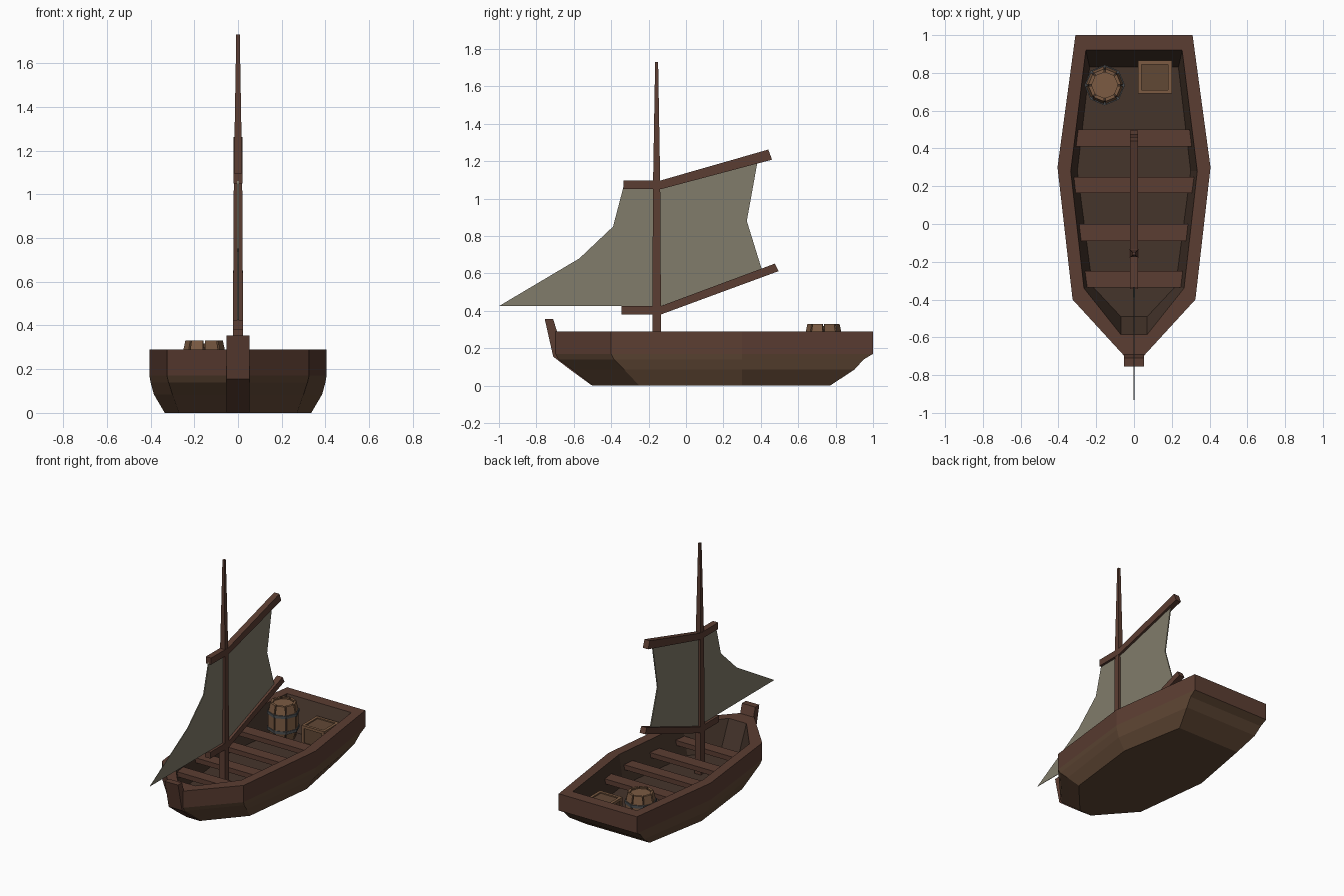
import bpy, bmesh
from math import cos, sin, pi

if "Cube" in bpy.data.objects:
    bpy.data.objects.remove(bpy.data.objects["Cube"])


def material(name, rgb):
    m = bpy.data.materials.new(name)
    m.diffuse_color = (*rgb, 1)
    m.use_nodes = True
    m.node_tree.nodes["Principled BSDF"].inputs["Base Color"].default_value = m.diffuse_color
    return m


TRIM = material("trim_wood", (.105, .047, .032))
PLANK = material("plank_wood", (.12, .065, .036))
DARK = material("dark_wood", (.06, .035, .024))
LIGHT = material("light_wood", (.2, .105, .055))
CLOTH = material("sail_cloth", (.22, .2, .145))
IRON = material("iron", (.075, .08, .085))


def loft(name, rings, mats, pick=None):
    """Skin a list of equal-length point rings and cap both ends."""
    bm = bmesh.new()
    rows = [[bm.verts.new(p) for p in r] for r in rings]
    n = len(rows[0])
    for k, (a, b) in enumerate(zip(rows, rows[1:])):
        for i in range(n):
            j = (i + 1) % n
            f = bm.faces.new((a[i], a[j], b[j], b[i]))
            f.material_index = pick[k] if pick else 0
    bm.faces.new(rows[0])
    bm.faces.new(rows[-1]).material_index = pick[-1] if pick else 0
    bmesh.ops.recalc_face_normals(bm, faces=bm.faces)
    me = bpy.data.meshes.new(name)
    bm.to_mesh(me)
    bm.free()
    for m in mats:
        me.materials.append(m)
    ob = bpy.data.objects.new(name, me)
    bpy.context.collection.objects.link(ob)
    return ob


def box(name, lo, hi, mat):
    rect = lambda z: [(lo[0], lo[1], z), (hi[0], lo[1], z), (hi[0], hi[1], z), (lo[0], hi[1], z)]
    return loft(name, [rect(lo[2]), rect(hi[2])], [mat])


def side_plate(name, yz, half, mat):
    """Extrude a side-view outline across x; half may be one value or one per point."""
    h = half if isinstance(half, list) else [half] * len(yz)
    return loft(name, [[(s * w, y, z) for (y, z), w in zip(yz, h)] for s in (-1, 1)], [mat])


def outline(z, half):
    """Mirror a half outline (stern to bow) into a full ring."""
    return [(x, y, z) for x, y in half] + [(-x, y, z) for x, y in reversed(half)]


# Hull: bottom, bilge, gunwale band, rim, inner walls, floor
deck = [(.31, 1), (.405, .3), (.325, -.4), (.05, -.7)]
inner_top = [(.255, .92), (.335, .28), (.265, -.34), (.07, -.585)]
inner_low = [(.235, .83), (.3, .28), (.22, -.33), (.07, -.49)]
loft("hull", [
    outline(0, [(.25, .77), (.335, .3), (.27, -.25), (.05, -.5)]),
    outline(.085, [(.295, .9), (.385, .3), (.3, -.33), (.05, -.61)]),
    outline(.14, [(.305, .95), (.4, .3), (.318, -.385), (.05, -.685)]),
    outline(.17, deck), outline(.29, deck),
    outline(.29, inner_top), outline(.08, inner_low)],
    [PLANK, TRIM, DARK], [0, 0, 0, 1, 1, 2, 2])

# Stem post at the bow
side_plate("stem_post", [(-.755, .355), (-.71, .355), (-.69, .29), (-.58, .1), (-.5, .02), (-.505, .002),
                         (-.615, .082), (-.71, .155)], .053, TRIM)

# Bench seats reaching into the side walls
for i, (y0, y1, w0, w1) in enumerate([(-.335, -.25, .27, .28), (-.09, 0, .295, .31),
                                      (.165, .25, .325, .335), (.41, .5, .325, .315)]):
    rect = lambda z: [(-w0, y0, z), (w0, y0, z), (w1, y1, z), (-w1, y1, z)]
    loft(f"seat_{i + 1}", [rect(.175), rect(.21)], [TRIM])

# Tapered mast
loft("mast", [[(sx * r, -.157 + sy * r, z) for sx, sy in ((-1, -1), (1, -1), (1, 1), (-1, 1))]
              for z, r in ((.08, .024), (.43, .023), (1.09, .019), (1.73, .008))], [TRIM])

# Boom and gaff, each bent upwards aft of the mast
side_plate("lower_boom", [(-.345, .38), (-.135, .38), (.495, .612), (.475, .652), (-.135, .425), (-.345, .425)],
           .022, TRIM)
side_plate("upper_gaff", [(-.335, 1.05), (-.135, 1.05), (.46, 1.208), (.44, 1.262), (-.135, 1.097), (-.335, 1.097)],
           .021, TRIM)

# Sails
side_plate("main_sail", [(-.15, .42), (.405, .622), (.325, .88), (.382, 1.195), (-.15, 1.06)], .004, CLOTH)
side_plate("fore_sail", [(-.16, .425), (-.16, 1.06), (-.335, 1.06), (-.39, .85), (-.57, .68), (-1, .425)],
           [.004, .004, .004, .004, .003, .001], CLOTH)

# Barrel: eight staves, core with lids, two hoops
BX, BY = -.155, .735


def ring(z, r):
    return [(BX + r * cos(k * pi / 4), BY + r * sin(k * pi / 4), z) for k in range(8)]


profile = [(.08, .083), (.15, .101), (.26, .101), (.33, .086)]
for k in range(8):
    a0, a1 = k * pi / 4 + .05, (k + 1) * pi / 4 - .05
    loft(f"barrel_stave_{k + 1}", [[(BX + q * cos(a), BY + q * sin(a), z)
                                   for a, q in ((a0, r - .018), (a0, r), (a1, r), (a1, r - .018))]
                                  for z, r in profile], [LIGHT])
loft("barrel_core", [ring(z, r - .008) for z, r in ((.082, .083), (.15, .101), (.26, .101), (.3, .092))], [DARK])
loft("barrel_lid", [ring(.295, .07), ring(.318, .07)], [LIGHT])
for i, z in enumerate((.14, .252)):
    loft(f"barrel_hoop_{i + 1}", [ring(z, .107), ring(z + .02, .107)], [IRON])

# Crate: recessed panels and twelve edge battens
lo, hi, t = (.02, .69, .08), (.2, .865, .225), .02
box("crate_panels", [v + .008 for v in lo], [v - .008 for v in hi], PLANK)
for ax in range(3):
    u, v = [k for k in range(3) if k != ax]
    for su in (0, 1):
        for sv in (0, 1):
            a, b = list(lo), list(hi)
            for k, s in ((u, su), (v, sv)):
                if s:
                    a[k] = hi[k] - t
                else:
                    b[k] = lo[k] + t
            box(f"crate_batten_{ax}{su}{sv}", a, b, LIGHT)
